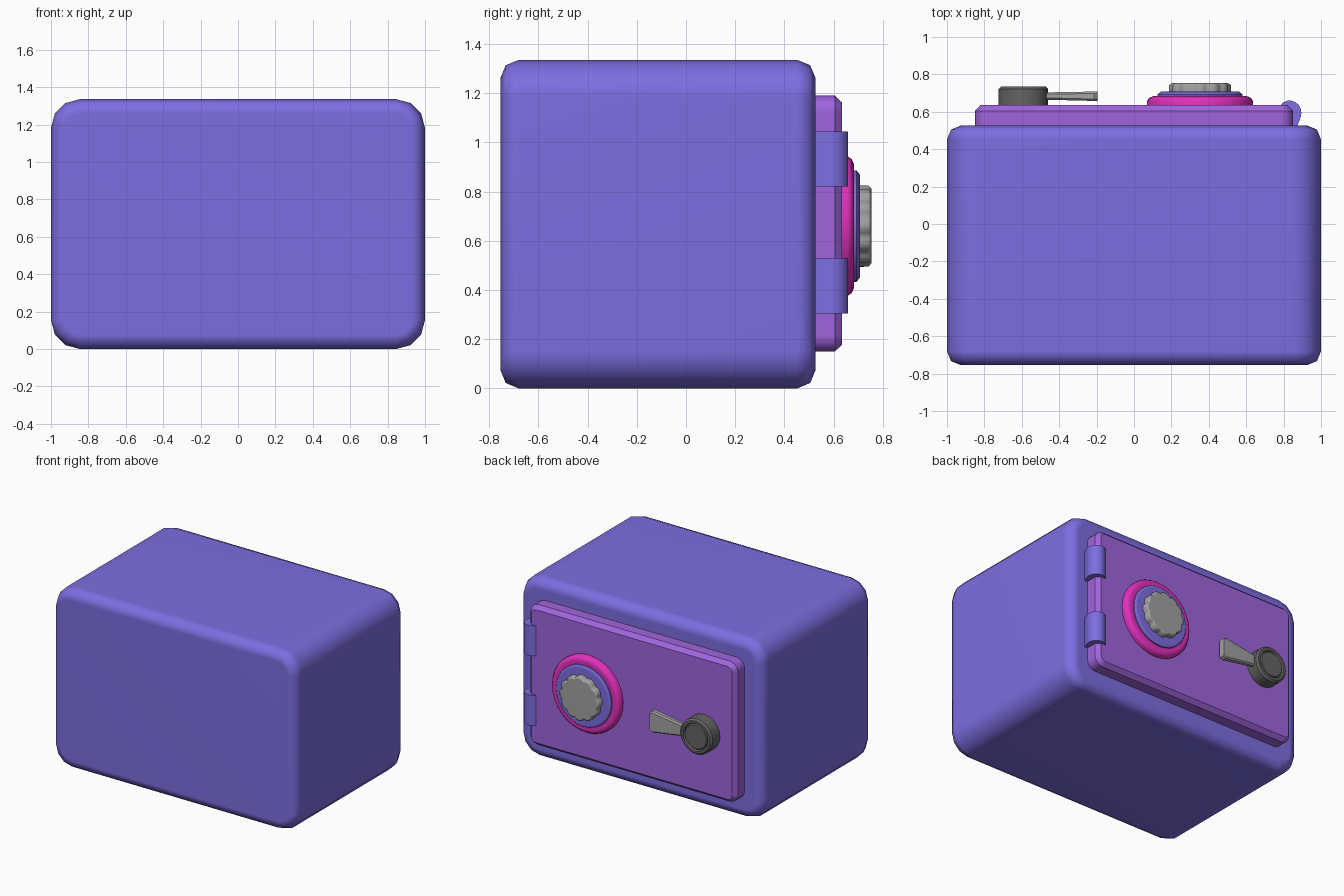
import bpy, bmesh, math

cube = bpy.data.objects.get("Cube")
if cube:
    bpy.data.objects.remove(cube, do_unlink=True)


def material(name, rgb):
    m = bpy.data.materials.new(name)
    m.use_nodes = True
    m.diffuse_color = (*rgb, 1)
    m.node_tree.nodes["Principled BSDF"].inputs["Base Color"].default_value = (*rgb, 1)
    return m


violet = material("violet", (0.205, 0.155, 0.75))
purple = material("purple", (0.35, 0.13, 0.72))
magenta = material("magenta", (0.76, 0.03, 0.51))
light_grey = material("light grey", (0.36, 0.36, 0.36))
dark_grey = material("dark grey", (0.13, 0.13, 0.13))


def loft(name, rings, mat, angle=50):
    """Skin a stack of closed rings, cap both ends and shade it."""
    bm = bmesh.new()
    loops = [[bm.verts.new(p) for p in ring] for ring in rings]
    n = len(loops[0])
    for a, b in zip(loops, loops[1:]):
        for i in range(n):
            j = (i + 1) % n
            bm.faces.new((a[i], a[j], b[j], b[i]))
    bm.faces.new(loops[0])
    bm.faces.new(loops[-1])
    bmesh.ops.recalc_face_normals(bm, faces=bm.faces)
    mesh = bpy.data.meshes.new(name)
    bm.to_mesh(mesh)
    bm.free()
    obj = bpy.data.objects.new(name, mesh)
    bpy.context.collection.objects.link(obj)
    mesh.materials.append(mat)
    bpy.ops.object.select_all(action='DESELECT')
    obj.select_set(True)
    bpy.context.view_layer.objects.active = obj
    bpy.ops.object.shade_smooth_by_angle(angle=math.radians(angle))
    wn = obj.modifiers.new("flat_face_normals", 'WEIGHTED_NORMAL')
    wn.keep_sharp = True
    return obj


def rounded_rect(hw, hh, r, cz, y, seg):
    pts = []
    for k, (sx, sz) in enumerate(((1, 1), (-1, 1), (-1, -1), (1, -1))):
        for i in range(seg + 1):
            a = math.pi / 2 * (k + i / seg)
            pts.append((sx * (hw - r) + r * math.cos(a), y,
                        cz + sz * (hh - r) + r * math.sin(a)))
    return pts


def box_rings(hw, hh, r, cz, seg, steps):
    """Rounded rectangles, each step an (inset, y) pair."""
    return [rounded_rect(hw - d, hh - d, r - d, cz, y, seg) for d, y in steps]


def disc_rings(cx, cz, steps, sides, lobes=0, depth=0.0):
    """Circles facing +y, each step a (radius, y) pair, optionally scalloped."""
    rings = []
    for r, y in steps:
        ring = []
        for i in range(sides):
            a = 2 * math.pi * i / sides
            rr = r - depth * (1 - abs(math.cos(lobes * a / 2))) if lobes else r
            ring.append((cx + rr * math.cos(a), y, cz + rr * math.sin(a)))
        rings.append(ring)
    return rings


# Safe body with rounded edges
MID = 0.668
front, back = -0.755, 0.527
loft("safe_body", box_rings(1.0, MID, 0.155, MID, 3, [
    (0.075, front), (0.022, front + 0.022), (0, front + 0.075),
    (0, back - 0.075), (0.022, back - 0.022), (0.075, back)]), violet)

# Door with a bevelled outer edge
loft("door", box_rings(0.85, 0.52, 0.065, 0.67, 3, [
    (0, 0.50), (0, 0.605), (0.028, 0.635)]), purple, 40)

# Combination dial: base, ring and scalloped knob
DIAL = (0.353, 0.66)
loft("dial_base", disc_rings(*DIAL, [
    (0.284, 0.62), (0.284, 0.657), (0.272, 0.674), (0.25, 0.684)], 32), magenta)
loft("dial_ring", disc_rings(*DIAL, [
    (0.227, 0.67), (0.227, 0.693), (0.208, 0.708)], 32), violet)
loft("dial_knob", disc_rings(*DIAL, [
    (0.165, 0.70), (0.165, 0.742), (0.15, 0.755)], 72, 12, 0.014), light_grey)

# Handle hub with a grooved cap
HUB = (-0.592, 0.625)
loft("handle_hub", disc_rings(*HUB, [
    (0.132, 0.62), (0.132, 0.722), (0.119, 0.735), (0.102, 0.735),
    (0.095, 0.724), (0.088, 0.732)], 20), dark_grey, 40)


# Flared lever running from the hub towards the dial
def lever_ring(x, half, y0, y1, c=0.01):
    z = HUB[1]
    return [(x, y0, z - half + c), (x, y0, z + half - c), (x, y0 + c, z + half),
            (x, y1 - c, z + half), (x, y1, z + half - c), (x, y1, z - half + c),
            (x, y1 - c, z - half), (x, y0 + c, z - half)]


loft("handle_lever", [
    lever_ring(-0.55, 0.035, 0.664, 0.704),
    lever_ring(-0.45, 0.045, 0.664, 0.704),
    lever_ring(-0.215, 0.08, 0.658, 0.708),
    lever_ring(-0.195, 0.068, 0.658, 0.708)], light_grey, 30)

# Two curved hinges on the left edge
profile = [(0.79, 0.52)]
for i in range(9):
    a = math.radians(140 - 20 * i)
    profile.append((0.832 + 0.063 * math.cos(a), 0.595 + 0.065 * math.sin(a)))
profile.append((0.872, 0.52))
for label, z0 in (("lower", 0.305), ("upper", 0.82)):
    loft(label + "_hinge", [[(x, y, z) for x, y in profile]
                            for z in (z0, z0 + 0.225)], violet)
